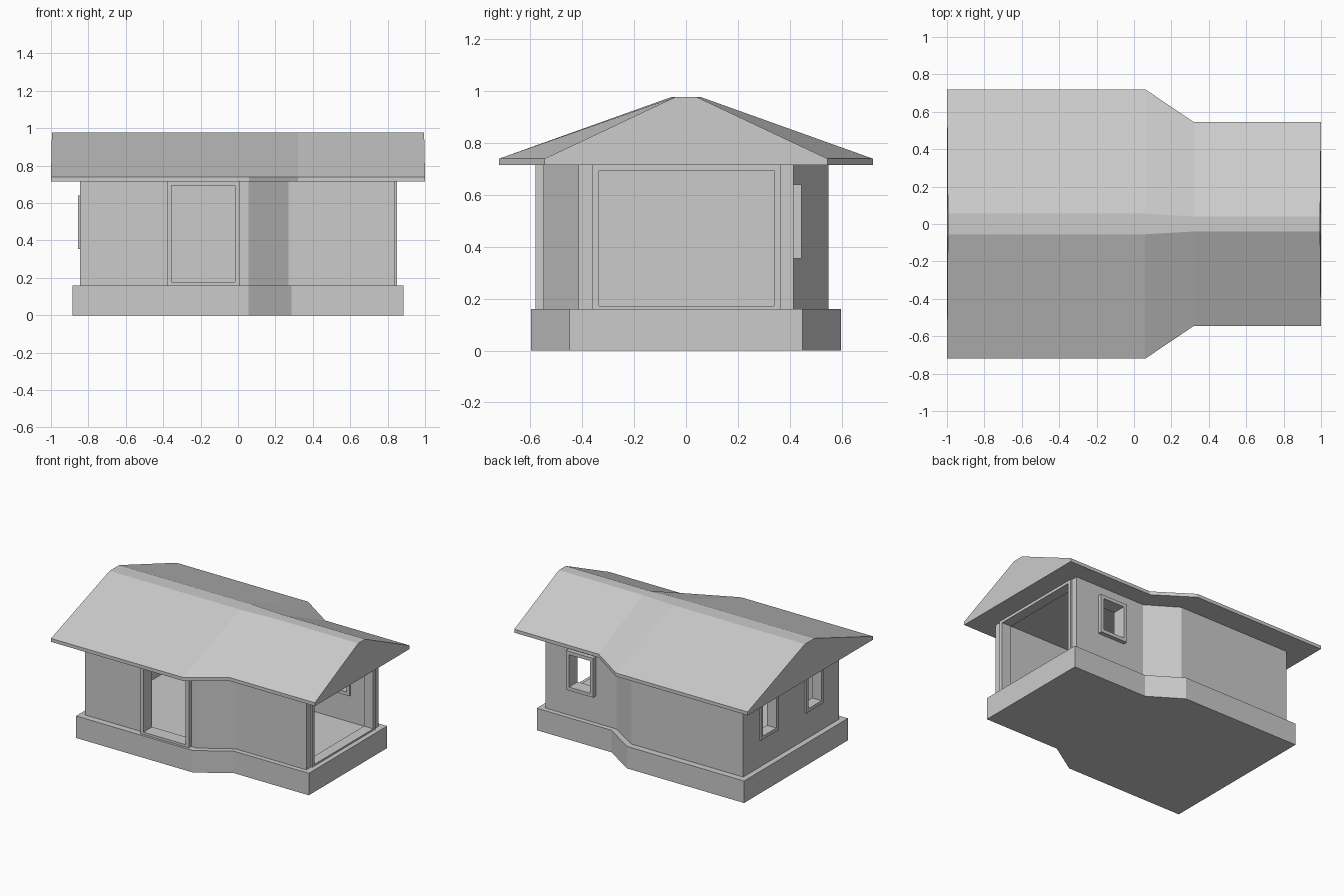
import bpy, bmesh
from mathutils import Vector

if "Cube" in bpy.data.objects:
    bpy.data.objects.remove(bpy.data.objects["Cube"])


def make(name, bm):
    bmesh.ops.recalc_face_normals(bm, faces=bm.faces)
    me = bpy.data.meshes.new(name)
    bm.to_mesh(me)
    bm.free()
    ob = bpy.data.objects.new(name, me)
    bpy.context.collection.objects.link(ob)
    return ob


def loft(name, rings, cap=True):
    """Skin a list of closed rings; cap the ends or join last to first."""
    bm = bmesh.new()
    rows = [[bm.verts.new(p) for p in r] for r in rings]
    n = len(rows[0])
    pairs = list(zip(rows, rows[1:])) + ([] if cap else [(rows[-1], rows[0])])
    for a, b in pairs:
        for i in range(n):
            j = (i + 1) % n
            bm.faces.new((a[i], a[j], b[j], b[i]))
    if cap:
        bm.faces.new(rows[0])
        bm.faces.new(rows[-1])
    return make(name, bm)


def tube(name, outer, inner, sweep):
    """Hollow ring: outer and inner loops swept along a vector."""
    s = Vector(sweep)
    up = lambda loop: [Vector(p) + s for p in loop]
    return loft(name, [outer, up(outer), up(inner), inner], cap=False)


def box(name, lo, hi):
    ring = lambda z: [(lo[0], lo[1], z), (hi[0], lo[1], z), (hi[0], hi[1], z), (lo[0], hi[1], z)]
    return loft(name, [ring(lo[2]), ring(hi[2])])


def plan(x0, xa, xb, x1, wide, narrow, z):
    half = [(x0, wide), (xa, wide), (xb, narrow), (x1, narrow)]
    return [(x, -y, z) for x, y in half] + [(x, y, z) for x, y in reversed(half)]


# plinth
loft("plinth", [plan(-.885, .055, .285, .885, .597, .45, z) for z in (0, .16)])

# hollow walls
walls = tube("walls", plan(-.845, .055, .27, .84, .55, .415, .15),
             plan(-.795, .04, .255, .79, .495, .36, .15), (0, 0, .57))

# inner partition between the two rooms
box("partition", (.05, -.52, .15), (.10, .52, .72))


# openings: cut the wall, then fit a frame
def opening(name, axis, d0, d1, u0, u1, z0, z1, t=.025, tz=.02):
    def rect(d, gu, gz):
        pts = [(u0 + gu, z0 + gz), (u1 - gu, z0 + gz), (u1 - gu, z1 - gz), (u0 + gu, z1 - gz)]
        return [(d, u, z) if axis == 0 else (u, d, z) for u, z in pts]
    cutter = loft("cutter", [rect(d0 - .05, t / 2, tz / 2), rect(d1 + .05, t / 2, tz / 2)])
    mod = walls.modifiers.new("cut", 'BOOLEAN')
    mod.operation = 'DIFFERENCE'
    mod.solver = 'EXACT'
    mod.object = cutter
    bpy.context.view_layer.objects.active = walls
    bpy.ops.object.modifier_apply(modifier=mod.name)
    bpy.data.objects.remove(cutter)
    sweep = (d1 - d0, 0, 0) if axis == 0 else (0, d1 - d0, 0)
    tube(name, rect(d0, 0, 0), rect(d0, t, tz), sweep)


opening("front_door_frame", 1, -.58, -.48, -.38, .01, .157, .715)
opening("side_opening_frame", 0, .775, .85, -.36, .365, .152, .715)
opening("back_window_frame", 1, .345, .445, .435, .655, .355, .64, tz=.025)
for label, y in (("front", -.26), ("back", .26)):
    opening("left_window_frame_" + label, 0, -.856, -.78, y - .1, y + .1, .355, .64, tz=.025)


# roof: eave slab and flat ridge lofted along x
def section(x, w, r, lean=0):
    return [(x, -w, .715), (x, -w, .74), (x - lean, -r, .978),
            (x - lean, r, .978), (x, w, .74), (x, w, .715)]


loft("roof", [section(-1, .72, .055, -.005), section(.06, .72, .055),
              section(.32, .545, .04), section(1, .545, .04, .005)])
